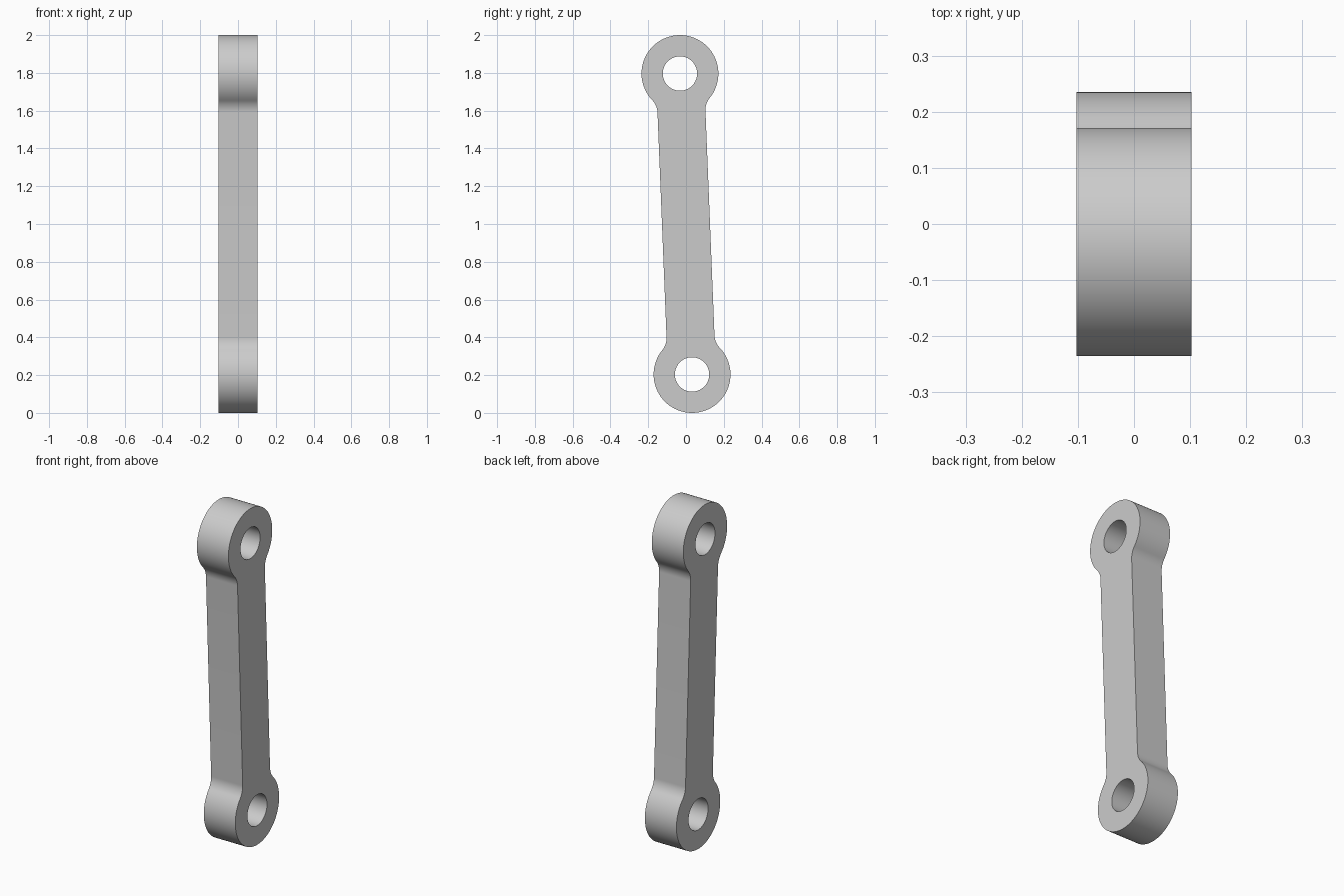
import bpy, bmesh
from math import sin, cos, pi, sqrt, atan2
from mathutils import Vector, Matrix

cube = bpy.data.objects.get("Cube")
if cube:
    bpy.data.objects.remove(cube)

# Main dimensions
boss_r, hole_r, half_bar, fillet_r = 0.2035, 0.091, 0.127, 0.1
half_thick = 0.1025
eye = Vector((0, -0.032, 0.7965))      # upper eye relative to the middle
half_len = eye.length
tilt = atan2(-eye.y, eye.z)


def arc(cy, cz, r, a0, a1, n):
    return [(cy + r * cos(a0 + (a1 - a0) * i / n),
             cz + r * sin(a0 + (a1 - a0) * i / n)) for i in range(n + 1)]


# One quarter of the outline: eye arc, then the fillet into the bar
fy = half_bar + fillet_r
drop = sqrt((boss_r + fillet_r) ** 2 - fy ** 2)
meet = atan2(-drop, fy)
quarter = arc(0, half_len, boss_r, pi / 2, meet, 28)
quarter += arc(fy, half_len - drop, fillet_r, meet + pi, pi, 12)[1:]

# Mirror the quarter into the full closed outline
right = quarter + [(y, -z) for y, z in reversed(quarter)]
outline = right + [(-y, z) for y, z in reversed(right[1:-1])]
holes = [arc(0, s * half_len, hole_r, 0, 2 * pi, 48)[:-1] for s in (1, -1)]

# Fill the outline around both holes and extrude it through the thickness
bm = bmesh.new()
edges = []
for loop in [outline] + holes:
    vs = [bm.verts.new((-half_thick, y, z)) for y, z in loop]
    edges += [bm.edges.new((vs[i - 1], vs[i])) for i in range(len(vs))]
bmesh.ops.triangle_fill(bm, use_beauty=True, use_dissolve=False, edges=edges,
                        normal=(-1, 0, 0))
out = bmesh.ops.extrude_face_region(bm, geom=bm.faces[:], use_keep_orig=True)
bmesh.ops.translate(bm, vec=(2 * half_thick, 0, 0),
                    verts=[g for g in out["geom"] if isinstance(g, bmesh.types.BMVert)])
bmesh.ops.recalc_face_normals(bm, faces=bm.faces[:])

# Lean the link and stand it on the ground
bm.transform(Matrix.Translation((0, 0, 1)) @ Matrix.Rotation(tilt, 4, "X"))
mesh = bpy.data.meshes.new("link_arm")
bm.to_mesh(mesh)
bm.free()
link = bpy.data.objects.new("link_arm", mesh)
bpy.context.collection.objects.link(link)

# Plain grey metal
grey = bpy.data.materials.new("grey")
grey.use_nodes = True
colour = (0.6, 0.6, 0.6, 1)
grey.diffuse_color = colour
grey.node_tree.nodes["Principled BSDF"].inputs["Base Color"].default_value = colour
mesh.materials.append(grey)

# Smooth the curved walls, keep the rims sharp
bpy.ops.object.select_all(action="DESELECT")
link.select_set(True)
bpy.context.view_layer.objects.active = link
bpy.ops.object.shade_smooth_by_angle(angle=0.6)
